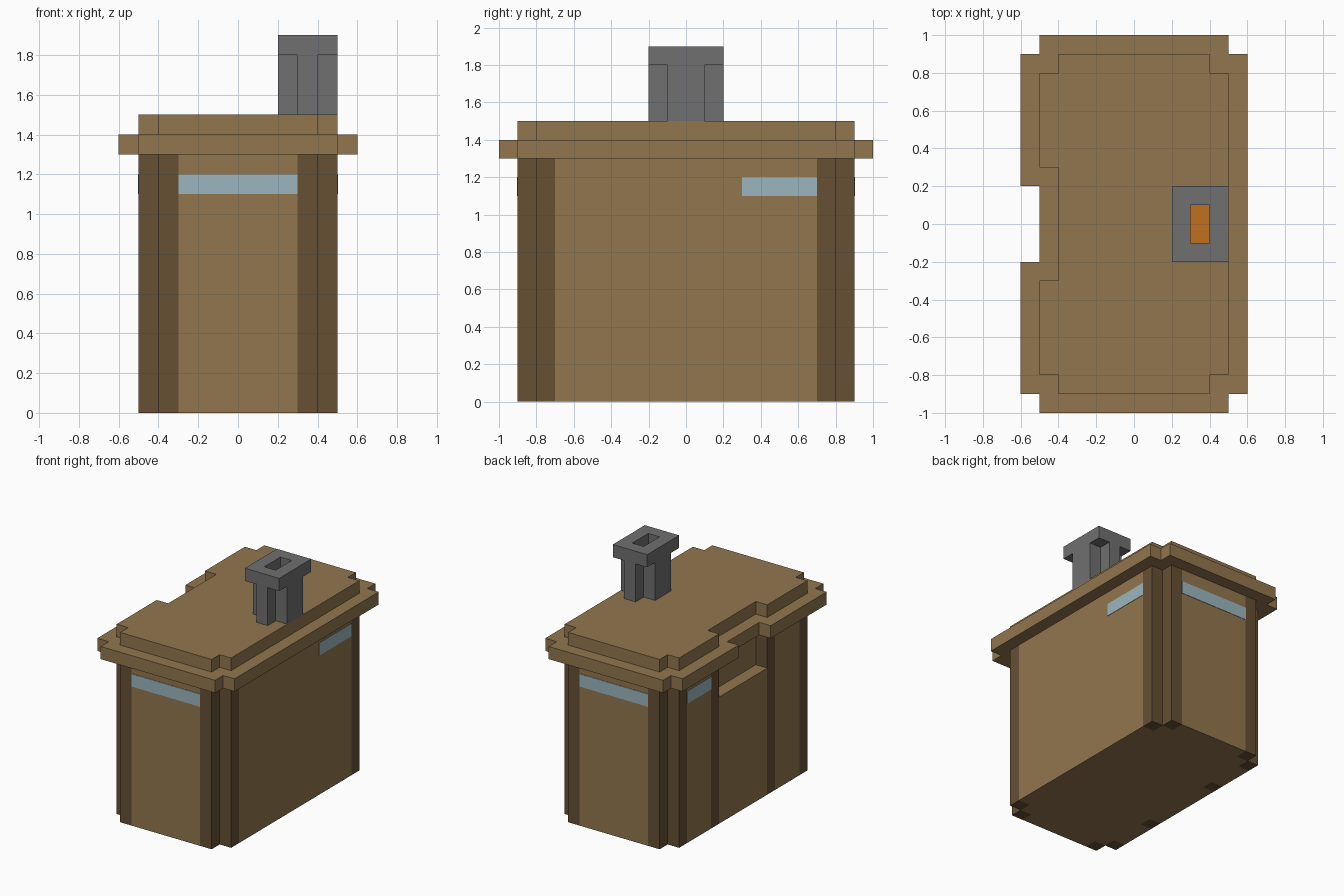
import bpy
import bmesh

cube = bpy.data.objects.get("Cube")
if cube:
    bpy.data.objects.remove(cube, do_unlink=True)


def material(name, rgb):
    mat = bpy.data.materials.new(name)
    mat.use_nodes = True
    mat.diffuse_color = (*rgb, 1)
    mat.node_tree.nodes["Principled BSDF"].inputs["Base Color"].default_value = (*rgb, 1)
    return mat


TAN = material("tan wood", (0.287, 0.181, 0.076))
DARK = material("dark wood", (0.133, 0.080, 0.034))
GLASS = material("pale blue glass", (0.328, 0.468, 0.515))
STONE = material("grey stone", (0.162, 0.162, 0.162))
EMBER = material("orange ember", (0.533, 0.162, 0.0144))


def finish(name, bm, mat):
    bmesh.ops.recalc_face_normals(bm, faces=bm.faces)
    mesh = bpy.data.meshes.new(name)
    bm.to_mesh(mesh)
    bm.free()
    mesh.materials.append(mat)
    obj = bpy.data.objects.new(name, mesh)
    bpy.context.collection.objects.link(obj)
    return obj


def extruded(outline, z0, z1):
    bm = bmesh.new()
    base = bm.faces.new([bm.verts.new((x, y, z0)) for x, y in outline])
    top = bmesh.ops.extrude_face_region(bm, geom=[base], use_keep_orig=True)["geom"]
    moved = [v for v in top if isinstance(v, bmesh.types.BMVert)]
    bmesh.ops.translate(bm, verts=moved, vec=(0, 0, z1 - z0))
    return bm


def prism(name, outline, z0, z1, mat):
    return finish(name, extruded(outline, z0, z1), mat)


def rect(x0, x1, y0, y1):
    return [(x0, y0), (x1, y0), (x1, y1), (x0, y1)]


def box(name, x0, x1, y0, y1, z0, z1, mat):
    return prism(name, rect(x0, x1, y0, y1), z0, z1, mat)


def stepped(corner, bay_half, bay_x):
    """Outline with stepped corners, mirrored both ways, and a bay cut in the -x side."""
    side = -corner[-1][0]
    front_right = [(x, -y) for x, y in reversed(corner)]
    back_left = [(-x, y) for x, y in corner]
    front_left = [(-x, -y) for x, y in reversed(corner)]
    bay = [(side, bay_half), (bay_x, bay_half), (bay_x, -bay_half), (side, -bay_half)]
    return corner + front_right + front_left[::-1] + bay[::-1] + back_left[::-1]


# Walls, with slots at the corners and bay for the posts
wall_corner = [(0.3, 0.9), (0.3, 0.8), (0.4, 0.8), (0.4, 0.7), (0.5, 0.7)]
prism("walls", stepped(wall_corner, 0.4, -0.4), 0, 1.3, TAN)
box("counter", -0.5, -0.4, -0.3, 0.3, 0, 1.0, TAN)

# Corner posts and counter posts
for sy, end in ((-1, "front"), (1, "back")):
    def post(name, xa, xb, ya, yb):
        y0, y1 = sorted((sy * ya, sy * yb))
        x0, x1 = sorted((xa, xb))
        box(name, x0, x1, y0, y1, 0, 1.3, DARK)

    for sx, side in ((-1, "right"), (1, "left")):
        post(f"{end}_{side}_inner_post", sx * 0.3, sx * 0.4, 0.8, 0.9)
        post(f"{end}_{side}_outer_post", sx * 0.4, sx * 0.5, 0.7, 0.8)
    post(f"{end}_counter_post", -0.5, -0.4, 0.3, 0.4)

# Roof layers
eave_corner = [(0.5, 1.0), (0.5, 0.9), (0.6, 0.9)]
prism("roof_eaves", stepped(eave_corner, 0.2, -0.5), 1.3, 1.4, TAN)
top_corner = [(0.4, 0.9), (0.4, 0.8), (0.5, 0.8)]
prism("roof_top", stepped(top_corner, 0.3, -0.4), 1.4, 1.5, TAN)

# Window strips
T = 0.003
box("front_window", -0.3, 0.3, -0.9 - T, -0.9, 1.1, 1.2, GLASS)
box("back_window", -0.3, 0.3, 0.9, 0.9 + T, 1.1, 1.2, GLASS)
box("left_window", 0.5, 0.5 + T, 0.3, 0.7, 1.1, 1.2, GLASS)
box("right_window", -0.5 - T, -0.5, 0.4, 0.7, 1.1, 1.2, GLASS)

# Chimney stem: four walls around an open flue
box("chimney_right_wall", 0.2, 0.3, -0.1, 0.1, 1.5, 1.8, STONE)
box("chimney_left_wall", 0.4, 0.5, -0.1, 0.1, 1.5, 1.8, STONE)
box("chimney_front_wall", 0.3, 0.4, -0.2, -0.1, 1.5, 1.8, STONE)
box("chimney_back_wall", 0.3, 0.4, 0.1, 0.2, 1.5, 1.8, STONE)
box("chimney_ember", 0.3, 0.4, -0.1, 0.1, 1.5, 1.505, EMBER)

# Chimney cap with the flue opening through it
bm = extruded(rect(0.2, 0.5, -0.2, 0.2), 1.8, 1.9)
bmesh.ops.recalc_face_normals(bm, faces=bm.faces)
caps = [f for f in bm.faces if abs(f.normal.z) > 0.9]
bmesh.ops.inset_region(bm, faces=caps, thickness=0.1, use_even_offset=True)
rims = [e for f in caps for e in f.edges]
bmesh.ops.delete(bm, geom=caps, context="FACES_ONLY")
bmesh.ops.bridge_loops(bm, edges=rims)
finish("chimney_cap", bm, STONE)
